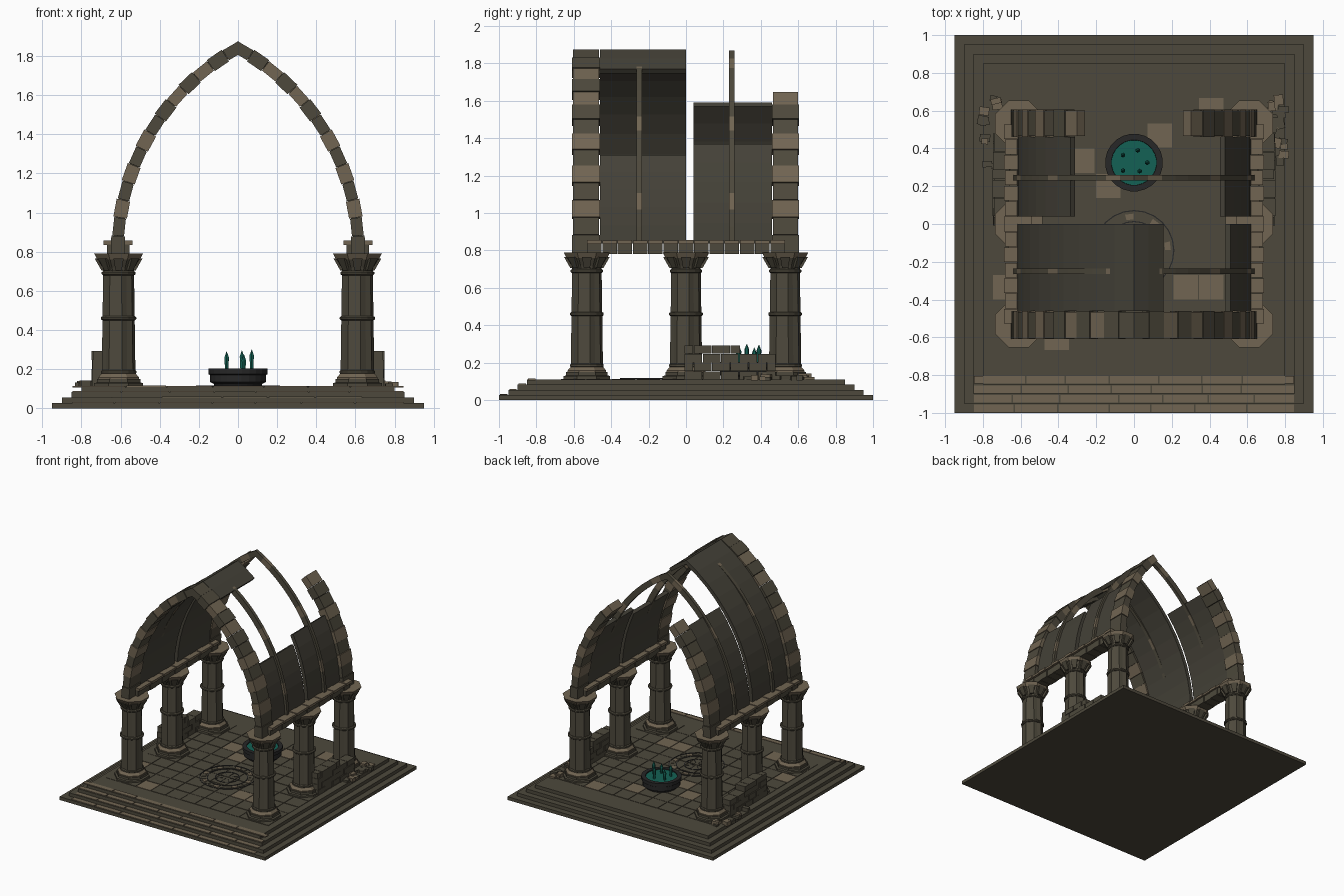
import bpy, bmesh, math, random
from mathutils import Vector

if "Cube" in bpy.data.objects:
    bpy.data.objects.remove(bpy.data.objects["Cube"])
random.seed(4)

def mat(name, c):
    m = bpy.data.materials.new(name)
    m.diffuse_color = (*c, 1)
    m.use_nodes = True
    m.node_tree.nodes["Principled BSDF"].inputs["Base Color"].default_value = m.diffuse_color
    return m

STONE, LIGHT, VAULT, IRON, TEAL = range(5)
MATS = [mat("dark stone", (.075, .066, .045)), mat("light stone", (.165, .13, .085)),
        mat("vault stone", (.058, .053, .039)), mat("charcoal", (.02, .02, .02)),
        mat("teal", (.007, .12, .09))]

class Part:
    """Collects coloured pieces into one named object."""
    def __init__(self, name):
        self.name, self.bm = name, bmesh.new()

    def hexa(self, pts, m=STONE):  # 8 points: lower four, then upper four
        v = [self.bm.verts.new(p) for p in pts]
        for q in ((3, 2, 1, 0), (4, 5, 6, 7), (0, 1, 5, 4), (1, 2, 6, 5), (2, 3, 7, 6), (3, 0, 4, 7)):
            self.bm.faces.new([v[i] for i in q]).material_index = m

    def box(self, x0, x1, y0, y1, z0, z1, m=STONE, turn=0):
        cx, cy, c, s = (x0 + x1) / 2, (y0 + y1) / 2, math.cos(turn), math.sin(turn)
        ring = [(x0, y0), (x1, y0), (x1, y1), (x0, y1)]
        self.hexa([(cx + (x - cx) * c - (y - cy) * s, cy + (x - cx) * s + (y - cy) * c, z)
                   for z in (z0, z1) for x, y in ring], m)

    def lathe(self, cx, cy, prof, n, m=STONE, flute=1.0, phase=0.5):
        # flute scales every second corner; prof holds (radius, z)
        rings = []
        for r, z in prof:
            rings.append([self.bm.verts.new((cx + r * (flute if k % 2 else 1) * math.cos((k + phase) * math.tau / n),
                                             cy + r * (flute if k % 2 else 1) * math.sin((k + phase) * math.tau / n), z))
                          for k in range(n)])
        for a, b in zip(rings, rings[1:]):
            for k in range(n):
                self.bm.faces.new((a[k], a[(k + 1) % n], b[(k + 1) % n], b[k])).material_index = m
        self.bm.faces.new(rings[0][::-1]).material_index = m
        self.bm.faces.new(rings[-1]).material_index = m

    def arc(self, side, c, r0, r1, a0, a1, y0, y1, n, colour, jitter=0, gap=0):
        # curved run of blocks on one side of a pointed arch, cut at x = 0
        def p(r, a, y):
            a = min(a, math.acos(c / r))
            return (side * (r * math.cos(a) - c), y, .8 + r * math.sin(a))
        st = (a1 - a0) / n
        for i in range(n):
            b0, b1 = a0 + i * st + gap, a0 + (i + 1) * st - gap
            j = jitter * (i % 2)
            self.hexa([p(r, b, y) for b in (b0, b1)
                       for r, y in ((r0 + j, y0 + j), (r1 - j, y0 + j), (r1 - j, y1 - j), (r0 + j, y1 - j))], colour(i))

    def sector(self, cx, cy, r0, r1, a0, a1, z0, z1, m):
        self.hexa([(cx + r * math.cos(a), cy + r * math.sin(a), z) for z in (z0, z1)
                   for r, a in ((r0, a0), (r1, a0), (r1, a1), (r0, a1))], m)

    def done(self):
        bmesh.ops.recalc_face_normals(self.bm, faces=self.bm.faces)
        me = bpy.data.meshes.new(self.name)
        self.bm.to_mesh(me)
        for m in MATS:
            me.materials.append(m)
        bpy.context.collection.objects.link(bpy.data.objects.new(self.name, me))

# stepped platform
p = Part("platform_steps")
for i in range(4):
    p.box(-.95 + .05 * i, .95 - .05 * i, -1 + .05 * i, 1 - .05 * i, .0275 * i, .0275 * (i + 1))
p.done()

# worn treads along the front
p = Part("front_treads")
for i in range(4):
    y, z = -.995 + .05 * i, .0275 * (i + 1)
    cuts = [-.85] + [-.85 + 1.7 * (k + random.uniform(-.2, .2)) / 7 for k in range(1, 7)] + [.85]
    for a, b in zip(cuts, cuts[1:]):
        p.box(a + .004, b - .004, y, y + .04, z - .004, z + random.uniform(.003, .006), LIGHT)
p.done()

# floor tiles
p = Part("floor_tiles")
pale = {(3, 7), (4, 6), (7, 2), (8, 2), (8, 9), (2, 0), (0, 2), (6, 8)}
for i in range(11):
    for j in range(10):
        x, y = -.75 + i * .1364, -.67 + j * .134
        p.box(x + .003, x + .133, y + .003, y + .131, .105, .114 if (i * 3 + j) % 4 else .1125,
              LIGHT if (i, j) in pale else STONE)
p.done()

# round floor inlay
p = Part("floor_inlay")
for k in range(24):
    a, b = k * math.tau / 24, (k + 1) * math.tau / 24
    p.sector(0, -.14, .165, .195, a + .015, b - .015, .112, .117, LIGHT if k % 3 == 0 else STONE)
    for r in (.09, .15, .208):
        p.sector(0, -.14, r, r + .006, a, b, .112, .117, IRON)
for k in range(8):
    a = k * math.tau / 8
    p.sector(0, -.14, .02, .09, a - .03, a + .03, .112, .116, IRON)
p.done()

# six columns
for sx in (-1, 1):
    for y in (-.53, 0, .53):
        x = sx * .61
        p = Part("column")
        p.lathe(x, y, [(.135, .11), (.135, .128), (.12, .132), (.12, .15)], 8)
        p.lathe(x, y, [(.112, .15), (.112, .158), (.094, .178)], 8, LIGHT)
        p.lathe(x, y, [(.088, .16), (.08, .72)], 16, STONE, .9)
        for z, r in ((.185, .092), (.46, .092), (.69, .088)):
            p.lathe(x, y, [(r - .008, z - .011), (r, z - .005), (r, z + .005), (r - .008, z + .011)], 16)
        p.lathe(x, y, [(.08, .70), (.088, .72), (.115, .762)], 8)
        p.lathe(x, y, [(.118, .76), (.135, .79)], 8, LIGHT)
        for k in range(8):  # leaves of the capital
            a = k * math.tau / 8
            d, t = Vector((math.cos(a), math.sin(a), 0)), Vector((-math.sin(a), math.cos(a), 0))
            o = Vector((x, y, 0))
            p.hexa([o + d * r + t * w + Vector((0, 0, z)) for z, ra, rb, w0 in ((.705, .07, .088, .016), (.765, .095, .122, .026))
                    for r, w in ((ra, -w0), (rb, -w0), (rb, w0), (ra, w0))], STONE)
        p.done()

# side beams with cornice blocks
for sx in (-1, 1):
    p = Part("side_beam")
    for k in range(13):
        y0, y1 = -.53 + k * 1.06 / 13 + .002, -.53 + (k + 1) * 1.06 / 13 - .002
        j = .004 * (k % 2)
        xs = sorted((sx * (.555 + j), sx * (.668 - j)))
        p.box(*xs, y0, y1, .78, .838)
        xs = sorted((sx * (.54 + j), sx * (.688 - j)))
        p.box(*xs, y0, y1, .835, .856 - j, LIGHT)
    p.done()

# pointed end arches: front complete, back broken
C = .572
for name, y0, y1, n in (("front_arch", -.61, -.46, 14), ("back_arch", .46, .605, 10)):
    p = Part(name)
    for s in (-1, 1):
        p.arc(s, C, 1.152, 1.222, -.01, -.01 + 1.094 * n / 14, y0, y1, n,
              lambda i: LIGHT if i in (2, 4, 6, 9, 11) else STONE, .005, .001)
    p.done()

# vault shell panels
def ang(z):
    return math.asin((z - .8) / 1.242)
p = Part("vault_shell")
for s, a0, a1, y0, y1, n in ((-1, .03, 1.05, -.46, 0, 10), (1, .895, 1.05, -.46, 0, 2),
                             (1, .03, ang(1.31), -.46, 0, 5), (1, .03, ang(1.37), .04, .46, 5),
                             (-1, .03, ang(1.59), .04, .46, 7)):
    p.arc(s, .622, 1.212, 1.242, a0, a1, y0, y1, n, lambda i: VAULT)
p.done()

# slim vault ribs
for y in (-.25, .245):
    p = Part("vault_rib")
    for s in (-1, 1):
        p.arc(s, C, 1.165, 1.212, .03, 1.085, y - .014, y + .014, 14, lambda i: LIGHT if i % 5 == 2 else STONE)
    p.done()

# broken low walls and rubble on both sides
for sx in (-1, 1):
    p = Part("ruined_wall")
    for row in range(4):
        y, end = -.01 + (.0 if row % 2 == 0 else -.0), (.48, .48, .48, .29)[row]
        first = True
        while y < end - .03:
            w = .05 if first and row % 2 else .098
            xs = sorted((sx * (.655 + random.uniform(0, .008)), sx * (.75 - random.uniform(0, .01))))
            h = .11 + row * .046
            p.box(*xs, y + .002, min(y + w, end) - .002, h, h + .044)
            y, first = y + w, False
    p.done()
    p = Part("rubble")
    for k in range(16):
        x, y = sx * random.uniform(.7, .815), random.uniform(.3, .68)
        w, d = random.uniform(.014, .028), random.uniform(.014, .028)
        p.box(x - w, x + w, y - d, y + d, .105, random.uniform(.122, .142), LIGHT if k % 2 else STONE,
              random.uniform(-.25, .25))
    p.done()

# basin with teal pool and crystals
p = Part("basin")
p.lathe(0, .325, [(.12, .11), (.125, .125), (.145, .135), (.145, .17), (.153, .175), (.153, .203),
                  (.12, .203), (.118, .188)], 24, IRON)
p.done()
p = Part("basin_pool")
p.lathe(0, .325, [(.119, .185), (.119, .195)], 24, TEAL)
p.done()
p = Part("crystals")
for x, y, h in ((.02, .39, .295), (-.058, .365, .28), (.07, .325, .3), (.03, .28, .275), (-.058, .283, .29)):
    p.lathe(x, y, [(.009, .19), (.013, h - .03), (.001, h)], 6, TEAL)
p.done()
